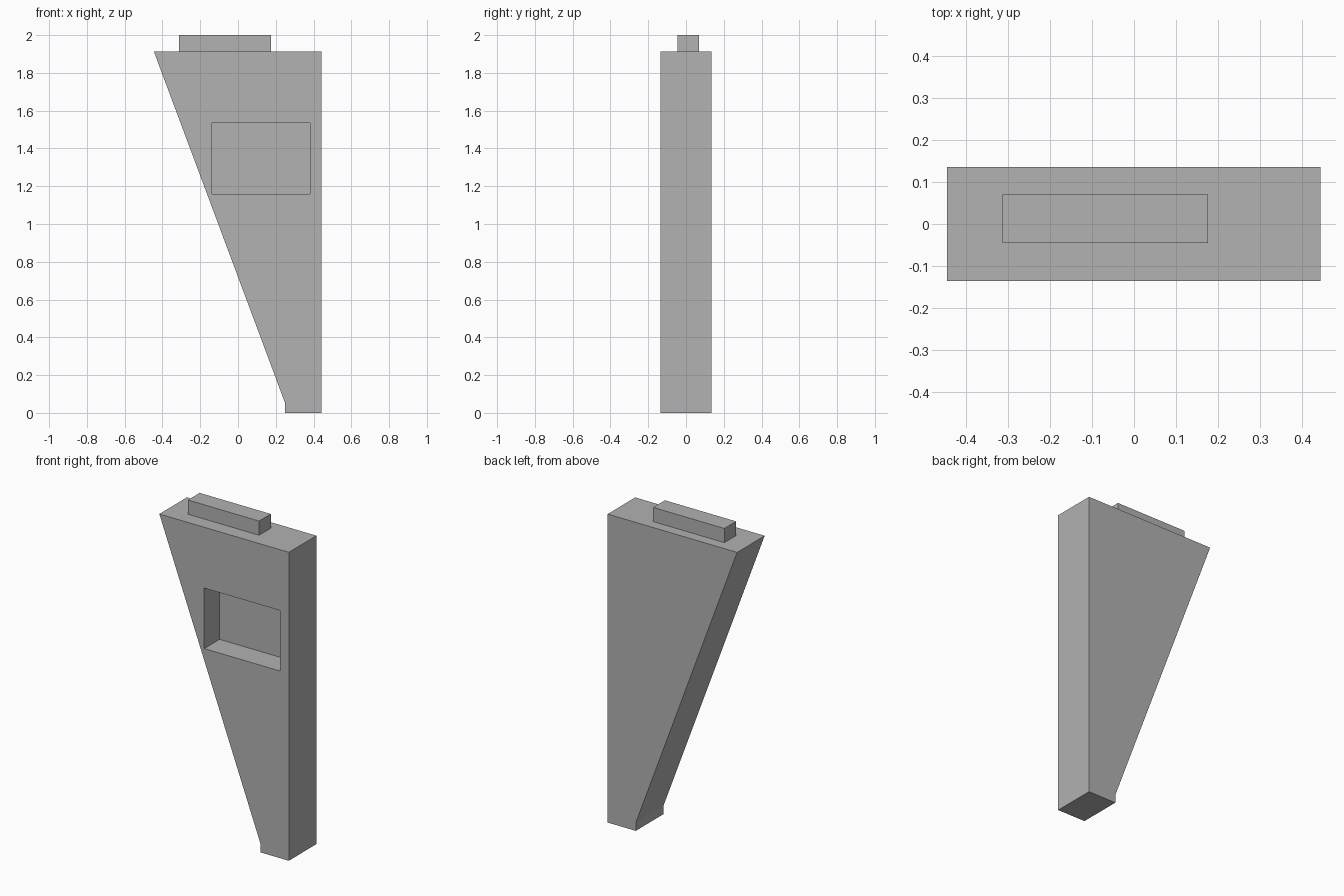
import bpy
import bmesh

cube = bpy.data.objects.get("Cube")
if cube:
    bpy.data.objects.remove(cube, do_unlink=True)

# Single grey finish
GREY = (0.445, 0.445, 0.445, 1.0)
grey = bpy.data.materials.new("plain_grey")
grey.use_nodes = True
grey.diffuse_color = GREY
grey.node_tree.nodes["Principled BSDF"].inputs["Base Color"].default_value = GREY


def prism(name, profile, y_front, y_back):
    """Extrude an x-z outline from y_front to y_back."""
    bm = bmesh.new()
    face = bm.faces.new([bm.verts.new((x, y_front, z)) for x, z in profile])
    result = bmesh.ops.extrude_face_region(bm, geom=[face])
    moved = [g for g in result["geom"] if isinstance(g, bmesh.types.BMVert)]
    bmesh.ops.translate(bm, verts=moved, vec=(0, y_back - y_front, 0))
    bmesh.ops.recalc_face_normals(bm, faces=bm.faces)
    mesh = bpy.data.meshes.new(name)
    bm.to_mesh(mesh)
    bm.free()
    mesh.materials.append(grey)
    obj = bpy.data.objects.new(name, mesh)
    bpy.context.collection.objects.link(obj)
    return obj


def rectangle(x0, x1, z0, z1):
    return [(x0, z0), (x1, z0), (x1, z1), (x0, z1)]


# Tapered body with a short straight foot
body = prism("tapered_body",
             [(0.25, 0), (0.443, 0), (0.443, 1.912), (-0.445, 1.912), (0.25, 0.05)],
             -0.135, 0.135)

# Rectangular pocket in the front
cutter = prism("pocket_cutter", rectangle(-0.137, 0.381, 1.16, 1.535), -0.3, 0.015)
cutter.hide_render = True
cutter.hide_viewport = True
cutter.display_type = 'WIRE'
pocket = body.modifiers.new("front_pocket", 'BOOLEAN')
pocket.operation = 'DIFFERENCE'
pocket.solver = 'EXACT'
pocket.object = cutter

# Raised tongue on top
prism("top_tongue", rectangle(-0.312, 0.176, 1.912, 2.0), -0.045, 0.07)
